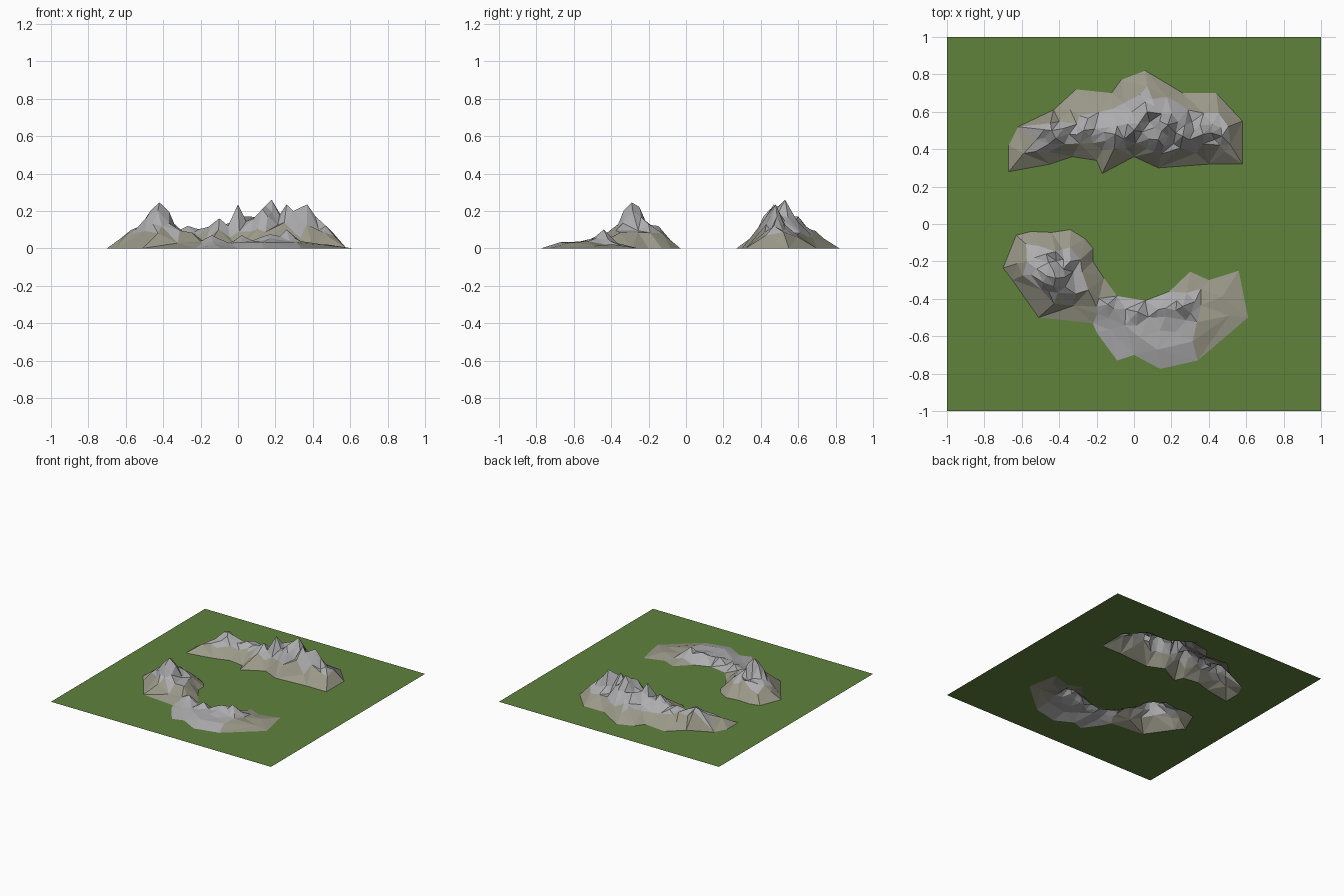
import bpy, math, random
from mathutils import Vector
from mathutils.geometry import delaunay_2d_cdt

if "Cube" in bpy.data.objects:
    bpy.data.objects.remove(bpy.data.objects["Cube"])

random.seed(4)

# Footprints of the two ridges on the ground
BACK = [(-.67, .28), (-.67, .42), (-.62, .52), (-.43, .61), (-.31, .72), (-.12, .70), (-.07, .77),
        (.06, .82), (.26, .70), (.44, .70), (.58, .55), (.58, .32), (.40, .32), (.13, .30),
        (0, .36), (-.17, .27), (-.20, .34), (-.33, .36), (-.45, .32)]
FRONT = [(-.70, -.235), (-.63, -.06), (-.55, -.04), (-.44, -.045), (-.34, -.03), (-.26, -.08),
         (-.22, -.13), (-.22, -.20), (-.16, -.29), (-.09, -.385), (.06, -.41), (.19, -.36),
         (.30, -.255), (.40, -.30), (.56, -.25), (.61, -.50), (.34, -.73), (.14, -.775),
         (0, -.70), (-.09, -.73), (-.20, -.58), (-.22, -.53), (-.51, -.50), (-.65, -.30)]

# Summits: x, y, height, radius
PEAKS = [(-.44, .50, .15, .07), (-.27, .50, .12, .06), (-.10, .48, .16, .07), (.00, .50, .235, .055),
         (.07, .60, .17, .06), (.18, .53, .26, .08), (.26, .47, .235, .06), (.37, .48, .235, .055),
         (.13, .45, .21, .06), (.47, .47, .12, .06),
         (-.42, -.29, .245, .07), (-.34, -.20, .13, .06), (-.52, -.24, .12, .07), (-.47, -.16, .12, .06),
         (-.14, -.43, .07, .05), (.02, -.47, .07, .05), (.17, -.45, .075, .06), (.26, -.44, .10, .05)]


def inside(p, poly):
    hit = False
    for (ax, ay), (bx, by) in zip(poly, poly[1:] + poly[:1]):
        if (ay > p[1]) != (by > p[1]) and p[0] < (bx - ax) * (p[1] - ay) / (by - ay) + ax:
            hit = not hit
    return hit


def edge_distance(p, poly):
    best = 9
    for a, b in zip(poly, poly[1:] + poly[:1]):
        a, d = Vector(a), Vector(b) - Vector(a)
        t = max(0, min(1, (Vector(p) - a).dot(d) / d.length_squared))
        best = min(best, (Vector(p) - a - d * t).length)
    return best


def base_height(p):
    if p[1] > 0:
        return .085
    if math.dist(p, (-.43, -.24)) < .22:
        return .095
    return .035 if p[0] < .35 else .02


def height(p, poly):
    b = base_height(p) * min(1, edge_distance(p, poly) / .10)
    z = b
    for x, y, h, r in PEAKS:
        z = max(z, b + (h - b) * math.exp(-(math.dist(p, (x, y)) / r) ** 2.2))
    return z


def spacing(p, poly):
    near = min(math.dist(p, k[:2]) for k in PEAKS)
    return .038 if near < .08 else .06 if near < .15 else .10


def scatter(poly):
    """Summits plus random points, denser near the summits."""
    pts = [k[:2] for k in PEAKS if inside(k[:2], poly)]
    for _ in range(5000):
        p = (random.uniform(-.7, .65), random.uniform(-.8, .85))
        if inside(p, poly) and edge_distance(p, poly) > .055:
            s = spacing(p, poly)
            if all(math.dist(p, q) > s for q in pts):
                pts.append(p)
    return pts


def material(name, color):
    m = bpy.data.materials.new(name)
    m.diffuse_color = (*color, 1)
    m.use_nodes = True
    m.node_tree.nodes["Principled BSDF"].inputs["Base Color"].default_value = m.diffuse_color
    return m


GRASS = material("grass", (.115, .225, .045))
SCREE = material("scree", (.33, .32, .25))
ROCK = material("rock", (.42, .42, .43))


def build(name, verts, faces, mats, pick=None):
    used = sorted({i for f in faces for i in f})
    index = {v: i for i, v in enumerate(used)}
    me = bpy.data.meshes.new(name)
    me.from_pydata([verts[i] for i in used], [], [[index[i] for i in f] for f in faces])
    for m in mats:
        me.materials.append(m)
    if pick:
        for poly, f in zip(me.polygons, faces):
            poly.material_index = pick(f)
    bpy.context.collection.objects.link(bpy.data.objects.new(name, me))


# One shared triangulation: ground square, ridge outlines and ridge points
points = [(-1, -1), (1, -1), (1, 1), (-1, 1)]
edges = [(0, 1), (1, 2), (2, 3), (3, 0)]
heights = {}
for outline in (BACK, FRONT):
    n, k = len(points), len(outline)
    points += outline
    edges += [(n + i, n + (i + 1) % k) for i in range(k)]
    for p in scatter(outline):
        rough = random.uniform(.8, 1.12) if p not in [q[:2] for q in PEAKS] else 1
        heights[len(points)] = height(p, outline) * rough
        points.append(p)

v2, _, tris, origin, _, _ = delaunay_2d_cdt([Vector(p) for p in points], edges, [], 0, 1e-6)
verts = [(v.x, v.y, heights.get(o[0], 0) if o else 0) for v, o in zip(v2, origin)]


def region(f):
    c = sum((v2[i] for i in f), Vector((0, 0))) / 3
    return 1 if inside(c, BACK) else 2 if inside(c, FRONT) else 0


def rock_or_scree(f):
    """Low faces are scree; the low middle of the front ridge is bare rock."""
    c = sum((Vector(verts[i]) for i in f), Vector()) / 3
    if c.y < -.36 and -.2 < c.x < .36:
        return 1
    return int(c.z > (.075 if c.y > 0 else .08))


parts = [[f for f in tris if region(f) == r] for r in range(3)]
build("ground", verts, parts[0], [GRASS])
build("back_ridge", verts, parts[1], [SCREE, ROCK], rock_or_scree)
build("front_ridge", verts, parts[2], [SCREE, ROCK], rock_or_scree)
